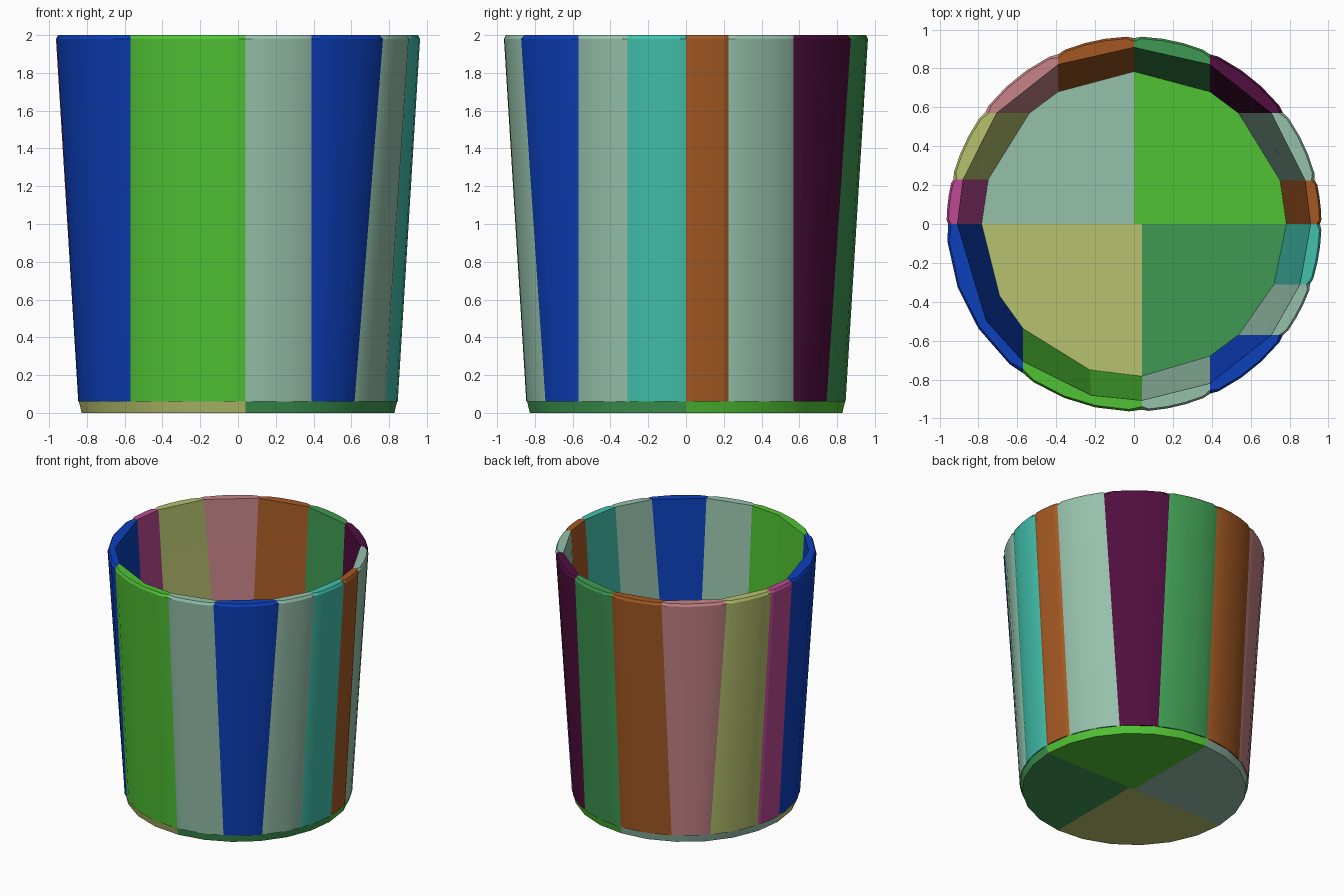
import bpy, bmesh, math

cube = bpy.data.objects.get("Cube")
if cube:
    bpy.data.objects.remove(cube)

# Materials (0-255 display values converted to linear)
COLOURS = {
    "lime": (80, 194, 52), "green": (63, 153, 82), "sage": (150, 193, 171),
    "khaki": (182, 193, 110), "blue": (13, 64, 188), "teal": (66, 192, 172),
    "orange": (164, 89, 35), "plum": (80, 14, 62), "pink": (198, 132, 136),
    "magenta": (188, 74, 148),
}


def linear(c):
    c /= 255
    return c / 12.92 if c <= 0.04045 else ((c + 0.055) / 1.055) ** 2.4


materials = {}
for name, rgb in COLOURS.items():
    mat = bpy.data.materials.new(name)
    mat.use_nodes = True
    col = (*[linear(c) for c in rgb], 1)
    mat.diffuse_color = col
    bsdf = mat.node_tree.nodes["Principled BSDF"]
    bsdf.inputs["Base Color"].default_value = col
    bsdf.inputs["Roughness"].default_value = 0.8
    materials[name] = mat


def loft(name, rings, colour):
    """Solid through stacked rings of points, capped at both ends."""
    bm = bmesh.new()
    loops = [[bm.verts.new(p) for p in ring] for ring in rings]
    n = len(loops[0])
    for low, high in zip(loops, loops[1:]):
        for i in range(n):
            j = (i + 1) % n
            bm.faces.new((low[i], low[j], high[j], high[i]))
    bm.faces.new(loops[0][::-1])
    bm.faces.new(loops[-1])
    bmesh.ops.recalc_face_normals(bm, faces=bm.faces)
    mesh = bpy.data.meshes.new(name)
    bm.to_mesh(mesh)
    bm.free()
    mesh.materials.append(materials[colour])
    obj = bpy.data.objects.new(name, mesh)
    bpy.context.collection.objects.link(obj)
    bpy.ops.object.select_all(action="DESELECT")
    obj.select_set(True)
    bpy.context.view_layer.objects.active = obj
    bpy.ops.object.shade_smooth_by_angle(angle=math.radians(18))
    return obj


def cut_angle(cut, r):
    """Angle at which a straight cut (axis, value, side) meets radius r."""
    axis, value, side = cut
    other = side * math.sqrt(r * r - value * value)
    x, y = (value, other) if axis == "x" else (other, value)
    return math.atan2(y, x) % math.tau


def polar(r, a, z):
    return (r * math.cos(a), r * math.sin(a), z)


# Staves anticlockwise from the left side: first cut, colour, inner bend
STAVES = [
    (("y", 0.0, 1), "orange", 0.5), (("y", 0.225, 1), "sage", 0.5),
    (("y", 0.57, 1), "plum", 0.5), (("x", 0.39, 1), "green", 0.5),
    (("x", 0.0, 1), "orange", 0.5), (("x", -0.39, 1), "pink", 0.5),
    (("y", 0.57, -1), "khaki", 0.5), (("y", 0.23, -1), "magenta", 0.5),
    (("y", 0.0, -1), "blue", 0.65), (("x", -0.57, -1), "lime", 0.6),
    (("x", 0.04, -1), "sage", 0.5), (("x", 0.39, -1), "blue", 0.5),
    (("y", -0.57, 1), "sage", 0.5), (("y", -0.31, 1), "teal", 0.5),
]
# Height, outer radius, inner radius, corner pull-in
LEVELS = [(0.06, 0.846, 0.784, 0.006), (1.98, 0.964, 0.907, 0.008),
          (2.0, 0.954, 0.908, 0.014)]
OUTER_STEPS = (0, 0.1, 0.37, 0.63, 0.9, 1)

for i, (start, colour, bend) in enumerate(STAVES):
    end = STAVES[(i + 1) % len(STAVES)][0]
    rings = []
    for z, r_out, r_in, pull in LEVELS:
        ring = []
        # Curved outside with slightly eased corners
        for t in OUTER_STEPS:
            r = r_out - pull if t in (0, 1) else r_out
            a0, a1 = cut_angle(start, r), cut_angle(end, r)
            a1 += math.tau if a1 < a0 else 0
            ring.append(polar(r, a0 + (a1 - a0) * t, z))
        # Flat inside, bent once on the wide staves
        a0, a1 = cut_angle(start, r_in), cut_angle(end, r_in)
        a1 += math.tau if a1 < a0 else 0
        for t in ((1, bend, 0) if bend != 0.5 else (1, 0)):
            ring.append(polar(r_in, a0 + (a1 - a0) * t, z))
        rings.append(ring)
    loft(f"{colour}_stave_{i + 1}", rings, colour)

# Four-piece round base: inner corner, start cut, end cut, colour
X0, X1 = ("y", 0.0, 1), ("y", 0.0, -1)
BACK, FRONT = ("x", 0.0, 1), ("x", 0.04, -1)
BASE = [((0, 0), X0, BACK, "lime"), ((0, 0), BACK, X1, "sage"),
        ((0.04, 0), X1, FRONT, "khaki"), ((0.04, 0), FRONT, X0, "green")]
for corner, start, end, colour in BASE:
    rings = []
    for z, r in ((0, 0.828), (0.06, 0.842)):
        a0, a1 = cut_angle(start, r), cut_angle(end, r)
        a1 += math.tau if a1 < a0 else 0
        arc = [polar(r, a0 + (a1 - a0) * k / 6, z) for k in range(7)]
        rings.append([(*corner, z)] + arc)
    loft(f"{colour}_base_quarter", rings, colour)
